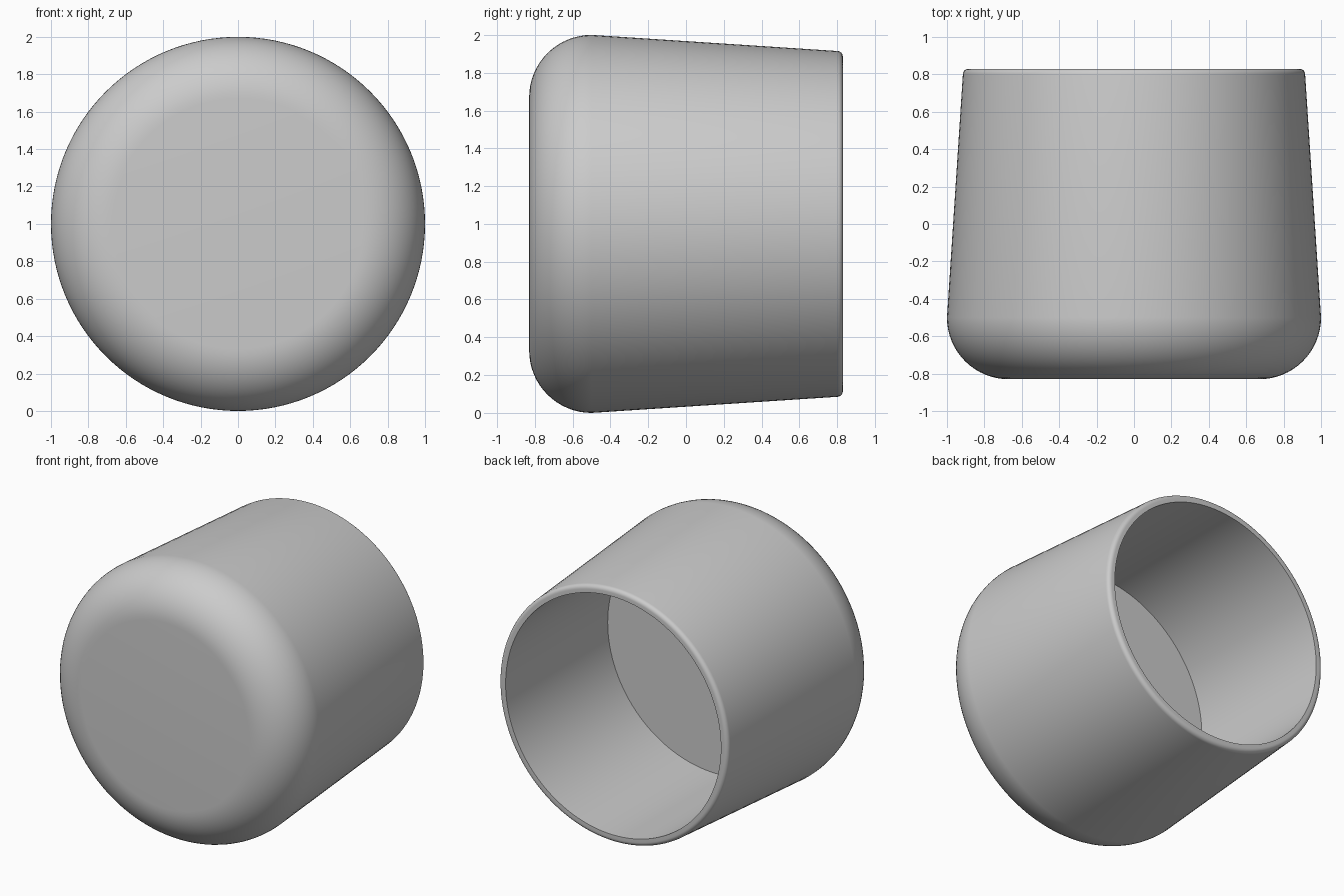
import bpy, bmesh, math

default_cube = bpy.data.objects.get("Cube")
if default_cube:
    bpy.data.objects.remove(default_cube)

SEGMENTS = 128


def make_material(name, color):
    mat = bpy.data.materials.new(name)
    mat.use_nodes = True
    mat.diffuse_color = color
    mat.node_tree.nodes["Principled BSDF"].inputs["Base Color"].default_value = color
    return mat


def fillet(center_r, center_y, radius, start, end, steps):
    """Arc points as (radius, y) pairs, angles in degrees."""
    points = []
    for i in range(steps + 1):
        a = math.radians(start + (end - start) * i / steps)
        points.append((center_r + radius * math.cos(a), center_y + radius * math.sin(a)))
    return points


def lathe(name, profile, mat):
    """Spin a (radius, y) profile about the y axis at height 1."""
    bm = bmesh.new()
    verts = [bm.verts.new((r, y, 0)) for r, y in profile]
    edges = [bm.edges.new(pair) for pair in zip(verts, verts[1:])]
    bmesh.ops.spin(bm, geom=verts + edges, cent=(0, 0, 0), axis=(0, 1, 0),
                   angle=math.tau, steps=SEGMENTS)
    bmesh.ops.remove_doubles(bm, verts=bm.verts, dist=0.0001)
    bmesh.ops.recalc_face_normals(bm, faces=bm.faces)
    mesh = bpy.data.meshes.new(name)
    bm.to_mesh(mesh)
    bm.free()
    mesh.materials.append(mat)
    obj = bpy.data.objects.new(name, mesh)
    obj.location.z = 1
    bpy.context.collection.objects.link(obj)
    bpy.ops.object.select_all(action='DESELECT')
    obj.select_set(True)
    bpy.context.view_layer.objects.active = obj
    bpy.ops.object.shade_smooth_by_angle(angle=math.radians(30))
    return obj


# Closed rounded front, tapered wall, rounded rim, straight blind bore
profile = [(0, -0.83)]
profile += fillet(0.67, -0.5, 0.33, -90, 0, 16)
profile += fillet(0.885, 0.8, 0.03, 0, 90, 6)
profile += [(0.86, 0.83), (0.86, -0.335), (0, -0.335)]

lathe("cap_body", profile, make_material("plain grey", (0.6, 0.6, 0.6, 1)))
